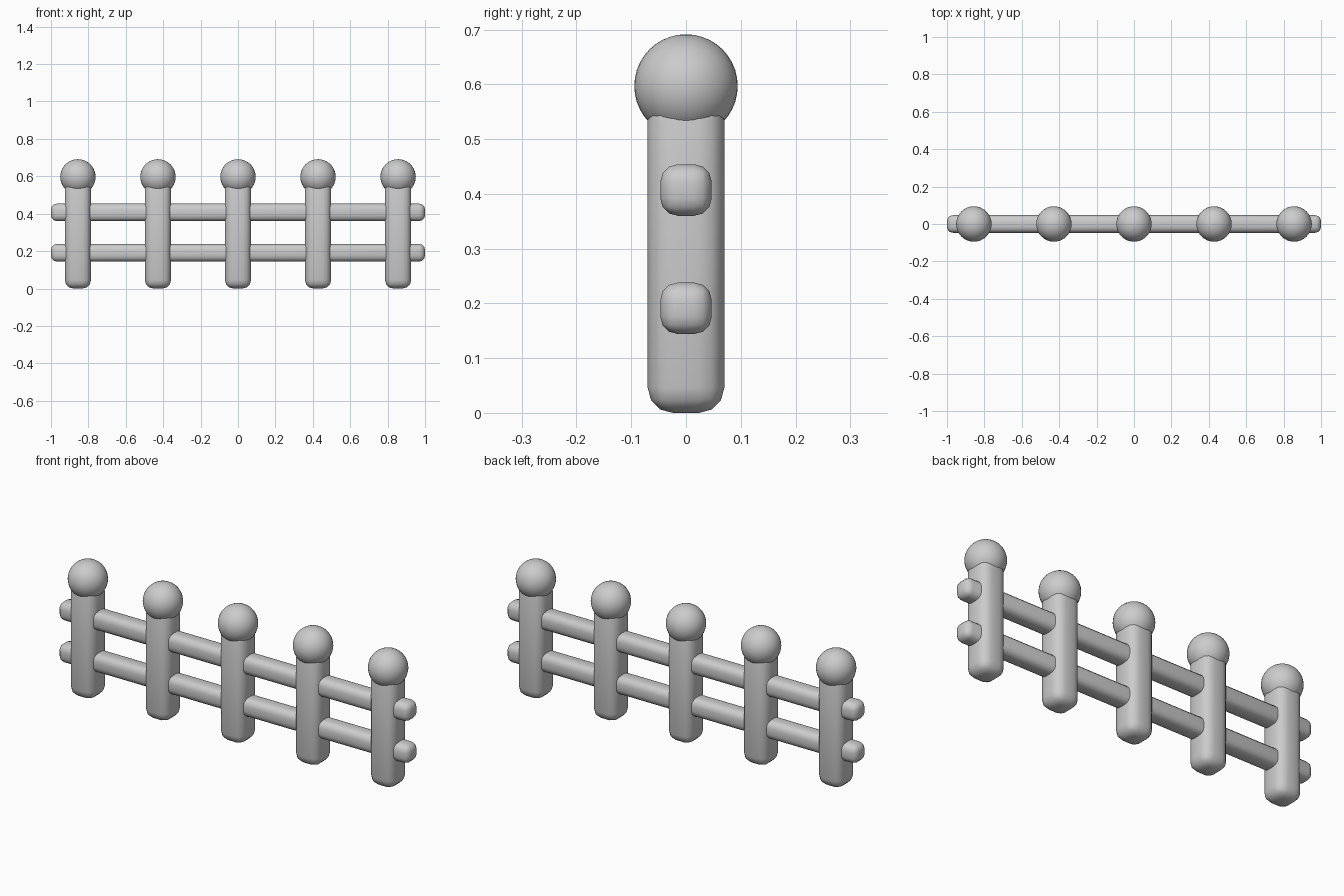
import bpy
import bmesh
import math

if "Cube" in bpy.data.objects:
    bpy.data.objects.remove(bpy.data.objects["Cube"])


def finish(obj):
    bpy.ops.object.select_all(action='DESELECT')
    obj.select_set(True)
    bpy.context.view_layer.objects.active = obj
    bpy.ops.object.shade_smooth_by_angle(angle=math.radians(40))


def rounded_box(name, size, loc, radius):
    bm = bmesh.new()
    bmesh.ops.create_cube(bm, size=1)
    bmesh.ops.scale(bm, vec=size, verts=bm.verts)
    bmesh.ops.bevel(bm, geom=bm.edges[:], offset=radius, segments=3,
                    profile=0.5, affect='EDGES')
    mesh = bpy.data.meshes.new(name)
    bm.to_mesh(mesh)
    bm.free()
    obj = bpy.data.objects.new(name, mesh)
    obj.location = loc
    bpy.context.collection.objects.link(obj)
    finish(obj)


# Five posts with ball finials
post_height = 0.58
for i in range(5):
    x = (i - 2) * 0.428
    rounded_box(f"post_{i + 1}", (0.14, 0.14, post_height),
                (x, 0, post_height / 2), 0.046)
    bpy.ops.mesh.primitive_uv_sphere_add(segments=32, ring_count=20, radius=0.0945,
                                         location=(x, 0, 0.597))
    ball = bpy.context.object
    ball.name = f"post_ball_{i + 1}"
    finish(ball)

# Two horizontal rails running through the posts
for name, z in (("lower_rail", 0.191), ("upper_rail", 0.407)):
    rounded_box(name, (2.0, 0.094, 0.094), (0, 0, z), 0.032)
